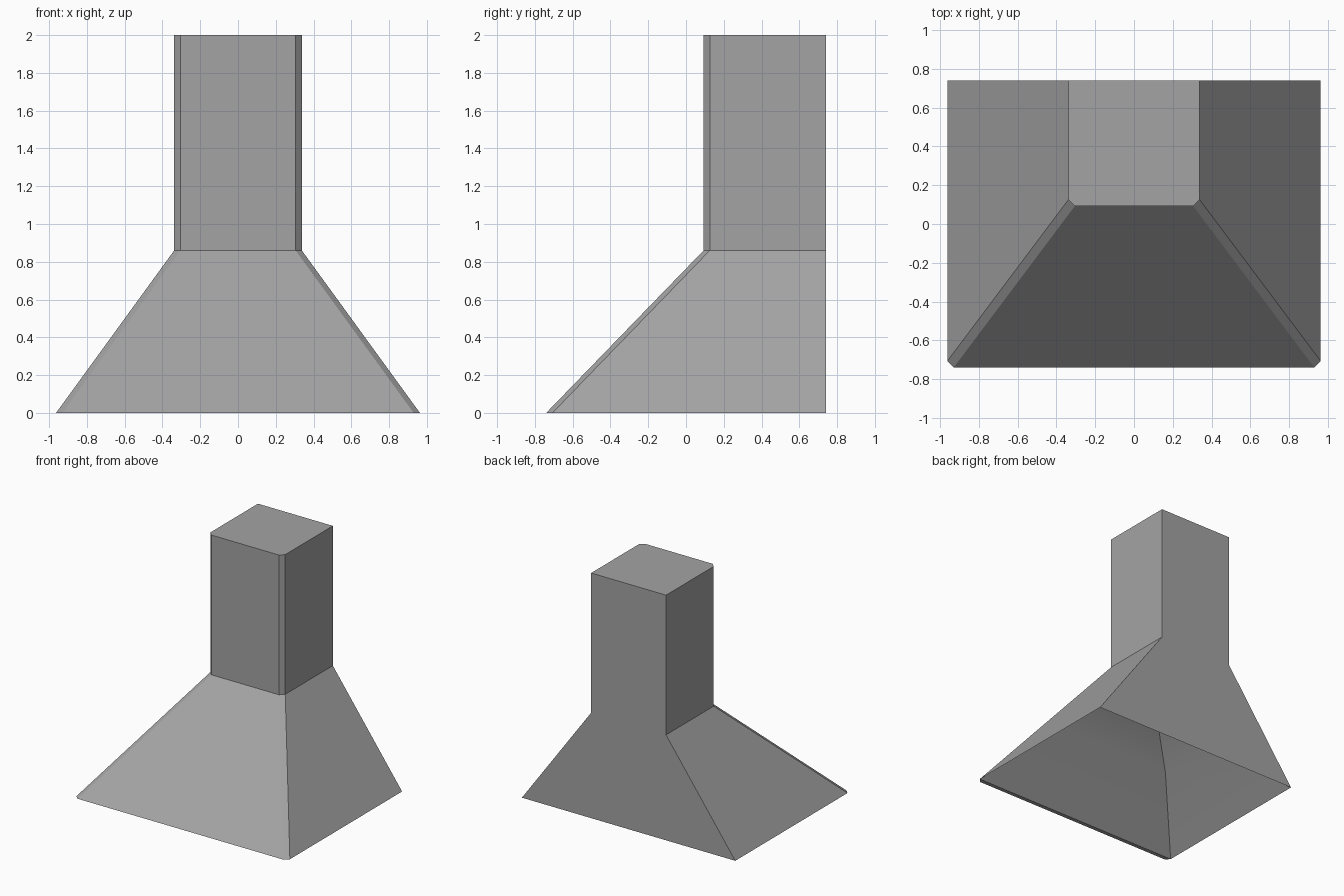
import bpy, bmesh

cube = bpy.data.objects.get("Cube")
if cube:
    bpy.data.objects.remove(cube, do_unlink=True)

BACK = 0.74
CUT = 0.033  # chamfer on the front corners

steel = bpy.data.materials.new("brushed_grey")
steel.use_nodes = True
GREY = (0.37, 0.37, 0.37, 1)
steel.diffuse_color = GREY
steel.node_tree.nodes["Principled BSDF"].inputs["Base Color"].default_value = GREY


def outer_ring(bm, half, front, z):
    """Six-sided outline with chamfered front corners, flat at the back."""
    pts = [(half, BACK), (-half, BACK), (-half, front + CUT), (CUT - half, front),
           (half - CUT, front), (half, front + CUT)]
    return [bm.verts.new((x, y, z)) for x, y in pts]


def inner_ring(bm, half, front, back, z):
    pts = [(half, back), (-half, back), (-half, front), (half, front)]
    return [bm.verts.new((x, y, z)) for x, y in pts]


def bridge(bm, a, b):
    n = len(a)
    for i in range(n):
        j = (i + 1) % n
        bm.faces.new((a[i], a[j], b[j], b[i]))


bm = bmesh.new()

# Outer skin: flared canopy and chimney
base = outer_ring(bm, 0.963, -0.74, 0)
neck = outer_ring(bm, 0.338, 0.093, 0.86)
top = outer_ring(bm, 0.338, 0.093, 2)
bridge(bm, base, neck)
bridge(bm, neck, top)
bm.faces.new(top)

# Front rim, then the hollow underside curving inwards
bm.faces.new(base[2:])
mouth = [base[0], base[1], base[2], base[5]]
rings = [mouth,
         inner_ring(bm, 0.56, -0.29, 0.73, 0.44),
         inner_ring(bm, 0.34, -0.10, 0.73, 0.62),
         inner_ring(bm, 0.20, 0.15, 0.72, 0.74)]
for a, b in zip(rings, rings[1:]):
    bridge(bm, a, b)
bm.faces.new(rings[-1])

bmesh.ops.recalc_face_normals(bm, faces=bm.faces)
mesh = bpy.data.meshes.new("hood_body")
bm.to_mesh(mesh)
bm.free()
mesh.materials.append(steel)

hood = bpy.data.objects.new("hood_body", mesh)
bpy.context.collection.objects.link(hood)
bpy.ops.object.select_all(action="DESELECT")
hood.select_set(True)
bpy.context.view_layer.objects.active = hood
bpy.ops.object.shade_smooth_by_angle(angle=0.52)
